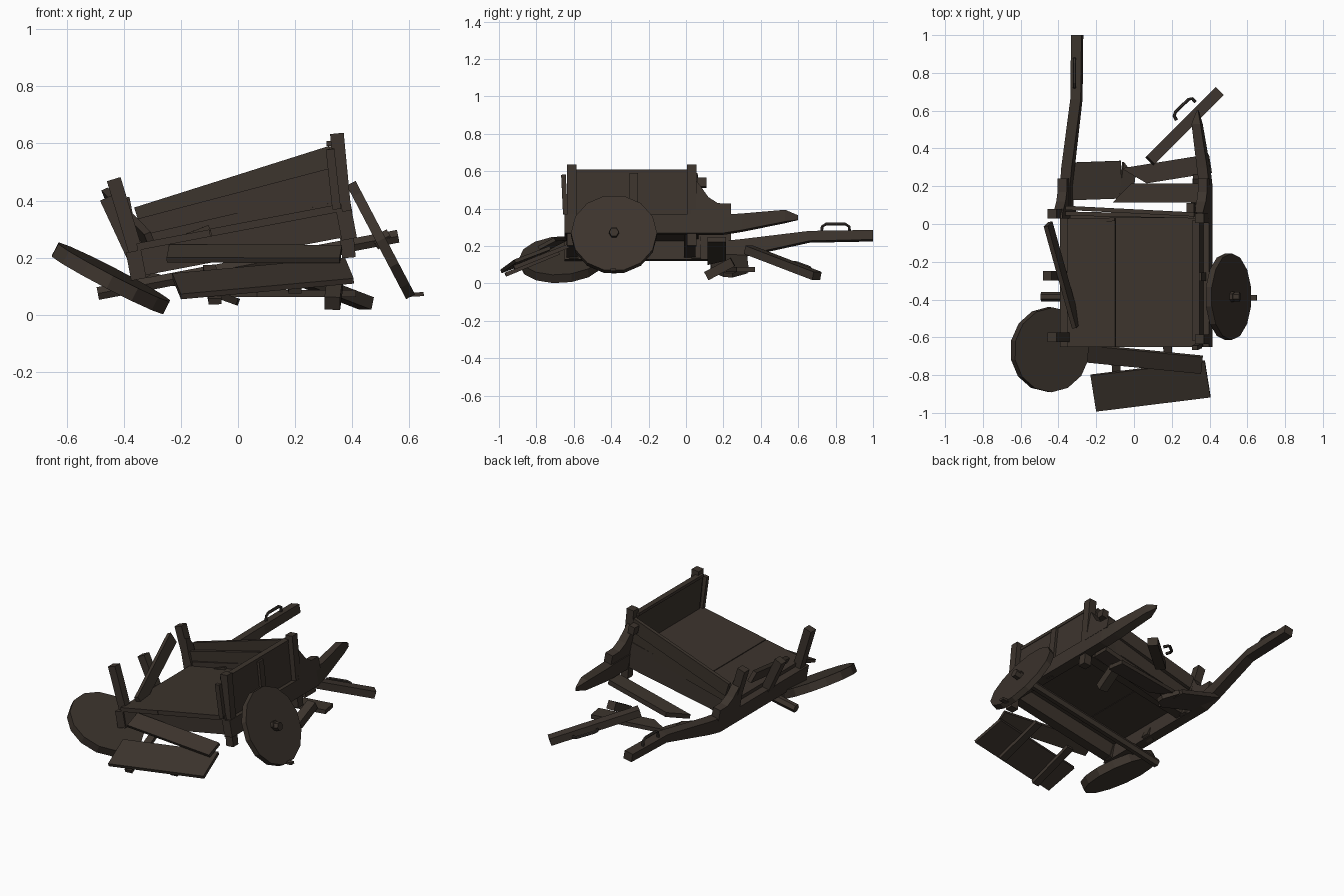
import bpy, bmesh, math
from mathutils import Vector, Matrix

if "Cube" in bpy.data.objects:
    bpy.data.objects.remove(bpy.data.objects["Cube"])

def material(name, rgb):
    m = bpy.data.materials.new(name)
    m.diffuse_color = (*rgb, 1)
    m.use_nodes = True
    m.node_tree.nodes["Principled BSDF"].inputs["Base Color"].default_value = m.diffuse_color
    return m

WOOD = material("dark weathered wood", (0.045, 0.034, 0.026))
IRON = material("dark iron", (0.035, 0.029, 0.025))
# tilted frame of the cart body (right side up)
BODY = Matrix.Translation((0.025, 0, 0.175)) @ Matrix.Rotation(math.radians(-10.8), 4, 'Y')
WORLD = Matrix.Identity(4)

def make(name, bm, frame=WORLD, mat=WOOD):
    bmesh.ops.recalc_face_normals(bm, faces=bm.faces)
    bm.transform(frame)
    me = bpy.data.meshes.new(name)
    bm.to_mesh(me)
    bm.free()
    me.materials.append(mat)
    ob = bpy.data.objects.new(name, me)
    bpy.context.collection.objects.link(ob)
    return ob

def loft(name, rings, frame=WORLD, mat=WOOD):
    bm = bmesh.new()
    rs = [[bm.verts.new(p) for p in r] for r in rings]
    n = len(rs[0])
    for a, b in zip(rs, rs[1:]):
        for i in range(n):
            bm.faces.new((a[i], a[(i + 1) % n], b[(i + 1) % n], b[i]))
    bm.faces.new(rs[0])
    bm.faces.new(rs[-1])
    return make(name, bm, frame, mat)

def plank(name, p0, p1, side, w, t, frame=WORLD, w1=None, skew=0.0):
    """Board from p0 to p1; side = width direction, skew = slanted broken end."""
    p0, p1, s = Vector(p0), Vector(p1), Vector(side)
    d = (p1 - p0).normalized()
    s = (s - d * s.dot(d)).normalized()
    n = d.cross(s)
    def ring(p, wid, k):
        return [p + s * a * wid / 2 + n * b * t / 2 + d * a * k
                for a, b in ((-1, -1), (1, -1), (1, 1), (-1, 1))]
    return loft(name, [ring(p0, w, 0), ring(p1, w1 or w, skew)], frame)

def box(name, lo, hi, frame=BODY):
    rings = [[(lo[0], y, lo[2]), (hi[0], y, lo[2]), (hi[0], y, hi[2]), (lo[0], y, hi[2])]
             for y in (lo[1], hi[1])]
    return loft(name, rings, frame)

def disc(name, c, axis, r, h, sides):
    bm = bmesh.new()
    bmesh.ops.create_cone(bm, cap_ends=True, segments=sides, radius1=r, radius2=r, depth=h)
    rot = Vector((0, 0, 1)).rotation_difference(Vector(axis)).to_matrix().to_4x4()
    return make(name, bm, Matrix.Translation(c) @ rot)

def grip(name, a, b, out):
    """Iron loop standing on a handle."""
    a, b, o = Vector(a), Vector(b), Vector(out)
    pts = [a, a.lerp(b, 0.02) + o * 0.7, a.lerp(b, 0.15) + o,
           a.lerp(b, 0.85) + o, a.lerp(b, 0.98) + o * 0.7, b]
    s = (b - a).normalized().cross(o.normalized())
    rings = []
    for i, p in enumerate(pts):
        t = (pts[min(i + 1, 5)] - pts[max(i - 1, 0)]).normalized()
        n = s.cross(t)
        rings.append([p + s * math.cos(k * math.pi / 3) * 0.009 + n * math.sin(k * math.pi / 3) * 0.009
                      for k in range(6)])
    loft(name, rings, mat=IRON)

# side rails running into handles; the right one is snapped
def rail(name, side, stations):
    rings = [[(side * u + a * hw, y, w + b * hh) for a, b in ((-1, -1), (1, -1), (1, 1), (-1, 1))]
             for y, u, w, hw, hh in stations]
    loft(name, rings, BODY)

base = [(-0.65, .375, .07, .027, .05), (0.2, .375, .07, .027, .05)]
rail("left_rail_handle", -1, base + [(0.3, .365, .083, .028, .045), (0.66, .31, .135, .028, .027),
                                     (1.0, .305, .14, .028, .026)])
rail("right_rail_broken", 1, base + [(0.3, .365, .083, .028, .045), (0.53, .338, .122, .024, .032),
                                     (0.6, .34, .115, .004, .012)])
grip("left_grip", (-.315, .725, .275), (-.315, .875, .275), (0, 0, .042))

# floor, cross beams and axle
box("floor_left", (-.36, -.65, .12), (-.1, .05, .145))
box("floor_right", (-.097, -.65, .12), (.37, .05, .147))
for i, y in enumerate((-.64, -.01)):
    box(f"cross_beam_{i}", (-.355, y, .03), (.355, y + .06, .12))
disc("axle", (.035, -.385, .175), BODY.to_3x3() @ Vector((1, 0, 0)), .026, 1.07, 6)

# right side wall leaning out a little, with posts, cap and stile
for i, y in enumerate((-.635, .005)):
    plank(f"right_post_{i}", (.388, y + .025, .2), (.346, y + .025, .635), (1, 0, 0), .048, .05)
plank("right_wall", (.362, -.3, .3), (.33, -.3, .59), (0, 1, 0), .64, .024)
plank("right_wall_cap", (.328, -.62, .6), (.328, .02, .6), (1, 0, 0), .035, .018)
plank("right_stile", (.385, -.28, .26), (.35, -.28, .59), (0, 1, 0), .045, .015)
plank("front_right_cleat", (.345, -.645, .37), (.322, -.655, .58), (0, 1, 0), .025, .03)

# left posts lean outward, wall boards broken away
for i, (y, top, z) in enumerate(((-.6, -.435, .475), (.055, -.435, .475), (-.275, -.46, .41))):
    plank(f"left_post_{i}", (-.33, y, .13), (top, y, z), (0, 1, 0), .05, .05)
plank("left_loose_board", (-.455, 0, .41), (-.305, -.54, .255), (.28, 0, -.62), .07, .025)

# rear knee brackets
prof = [(.03, .11), (.24, .11), (.24, .18), (.17, .182), (.12, .215), (.06, .3),
        (.03, .31)]
for i, s in enumerate((-1, 1)):
    loft(f"knee_bracket_{i}", [[(s * .378 + d, y, w) for y, w in prof] for d in (-.025, .025)], BODY)

# rear wall of sagging boards
plank("rear_board_top", (-.35, .085, .335), (.33, .05, .55), (0, 0, 1), .085, .022)
plank("rear_board_mid", (-.35, .055, .285), (.355, .04, .46), (0, 0, 1), .1, .022, w1=.12)
plank("rear_board_low", (-.33, .04, .235), (.365, .045, .38), (0, 0, 1), .09, .022, w1=.12)
box("rear_cap_end", (.32, .05, .28), (.36, .11, .33))
plank("loose_stick", (-.28, .02, .235), (-.1, .025, .305), (0, 0, 1), .02, .02)

# broken boards behind the body
plank("rear_floor_left", (-.35, .225, .15), (-.07, .235, .07), (0, 1, 0), .2, .025)
plank("rear_floor_left_tip", (-.07, .235, .07), (0, .225, .045), (0, 1, 0), .19, .025, w1=.05)
plank("rear_floor_right", (.385, .165, .235), (-.06, .165, .125), (0, -1, 0), .1, .03, skew=.05)
plank("fallen_board", (.405, .32, .075), (0, .255, .075), (0, -1, 0), .1, .025, skew=-.06)
plank("broken_leg", (.33, .11, .04), (.34, .25, .115), (1, 0, 0), .055, .05)

# snapped right handle on the ground
plank("snapped_handle", (.085, .335, .18), (.45, .7, .04), (1, -1, 0), .06, .045)
grip("snapped_grip", (.225, .55, .11), (.325, .645, .075), (-.02, .03, .005))

# wheels
disc("right_wheel", (.5, -.385, .262), (.886, 0, .464), .23, .035, 14)
disc("right_wheel_hub", (.505, -.385, .264), (.886, 0, .464), .028, .06, 6)
disc("fallen_wheel", (-.445, -.665, .128), (.46, -.06, .886), .225, .05, 14)
plank("wheel_splinter", (.6, -.39, .07), (.65, -.39, .073), (0, 1, 0), .03, .014)

# tailgate fallen in front
plank("tailgate_upper", (-.245, -.685, .215), (.36, -.745, .213), (.02, .085, .045), .1, .02)
plank("tailgate_lower", (-.215, -.895, .1), (.39, -.82, .155), (-.02, .195, .075), .205, .02)
plank("batten_0", (-.08, -.965, .047), (-.1, -.68, .165), (1, 0, 0), .045, .022)
plank("batten_1", (.2, -.92, .085), (.175, -.63, .2), (1, 0, 0), .045, .022)
